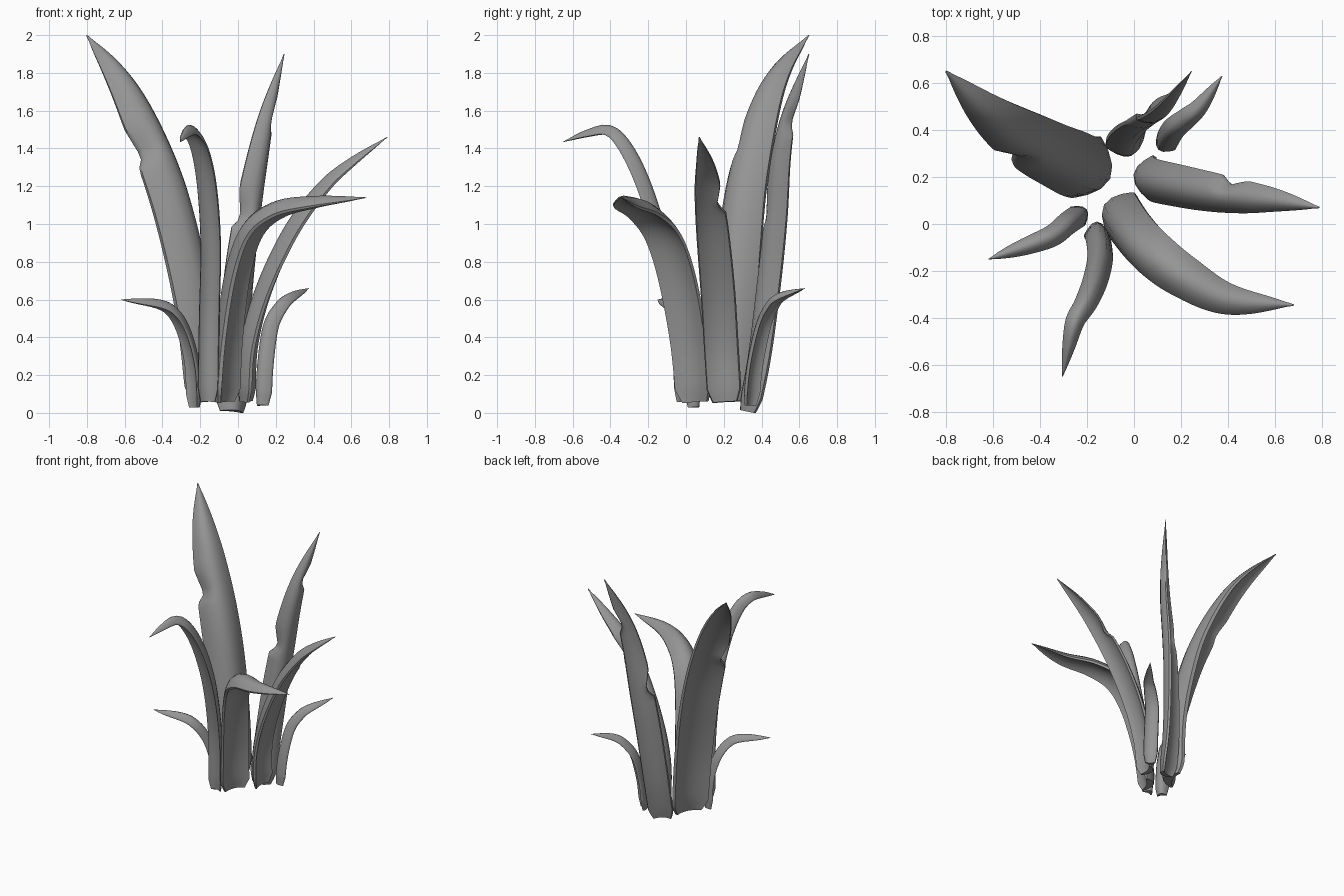
import bpy, bmesh, math
from mathutils import Vector

cube = bpy.data.objects.get("Cube")
if cube:
    bpy.data.objects.remove(cube, do_unlink=True)

GREY = (0.3, 0.3, 0.3, 1.0)
mat = bpy.data.materials.new("leaf_grey")
mat.use_nodes = True
mat.diffuse_color = GREY
bsdf = next(n for n in mat.node_tree.nodes if n.type == "BSDF_PRINCIPLED")
bsdf.inputs["Base Color"].default_value = GREY

STEPS = 8        # samples per path segment
RINGS = 48       # rings along a blade
HALF = 8         # spans across each face of the blade


def sample_path(points):
    """Smooth curve through the points (Catmull-Rom), evenly spaced by length."""
    p = [Vector(q) for q in points]
    p = [2 * p[0] - p[1]] + p + [2 * p[-1] - p[-2]]
    fine = []
    for i in range(1, len(p) - 2):
        a, b, c, d = p[i - 1:i + 3]
        for k in range(STEPS):
            t = k / STEPS
            fine.append(b + (c - a) * t / 2
                        + (2 * a - 5 * b + 4 * c - d) * t * t / 2
                        + (3 * b - a - 3 * c + d) * t ** 3 / 2)
    fine.append(p[-2])
    lengths = [0]
    for a, b in zip(fine, fine[1:]):
        lengths.append(lengths[-1] + (b - a).length)
    out, seg = [], 0
    for i in range(RINGS + 1):
        want = lengths[-1] * i / RINGS
        while seg < len(fine) - 2 and lengths[seg + 1] < want:
            seg += 1
        f = (want - lengths[seg]) / (lengths[seg + 1] - lengths[seg])
        out.append(fine[seg].lerp(fine[seg + 1], f))
    return out, lengths[-1]


def section(left, right, arch):
    """Closed crescent: arched inner face, channelled outer face."""
    us = [math.sin(math.pi / 2 * (2 * k / HALF - 1)) for k in range(HALF + 1)]
    side = lambda u: u * (right if u > 0 else left)
    top = [(side(u), arch * (0.78 * (1 - u * u) - 0.35)) for u in us]
    under = [(side(u) * 0.93, arch * (0.28 * (1 - u * u) - 0.52)) for u in reversed(us)]
    return top + under


def leaf(name, width, taper, side_from, side_to, points, tears=(), facing=None, fat=1.0):
    """Blade swept along a path; side_* are the headings of its width in degrees.
    Each tear is (position along the blade, edge sign, depth)."""
    path, length = sample_path(points)
    outward = path[-1] - path[0]
    outward.z = 0
    inner = Vector(facing) if facing else Vector((0, 0, 1)) - outward.normalized()
    bm = bmesh.new()
    rings = []
    for i, pos in enumerate(path):
        t = i / RINGS
        tangent = (path[min(i + 1, RINGS)] - path[max(i - 1, 0)]).normalized()
        heading = math.radians(side_from + (side_to - side_from) * t)
        side = Vector((math.cos(heading), math.sin(heading), 0))
        side = (side - tangent * side.dot(tangent)).normalized()
        normal = side.cross(tangent)
        if normal.dot(inner) < 0:
            normal.negate()
        # rounded foot, full middle, pointed tip
        foot = 0.72 + 0.28 * min(1, t * length / 0.07)
        hw = width / 2 * max(0.03, foot * (1 - t ** taper))
        edge = {-1: hw, 1: hw}
        for at, sign, depth in tears:
            gap = (t - at) / (0.08 if t > at else 0.03)
            edge[sign] *= 1 - depth * max(0, 1 - abs(gap))
        rings.append([bm.verts.new(pos + side * x + normal * y)
                      for x, y in section(edge[-1], edge[1], hw * fat)])
    count = len(rings[0])
    for a, b in zip(rings, rings[1:]):
        for k in range(count):
            j = (k + 1) % count
            bm.faces.new((a[k], a[j], b[j], b[k]))
    # close both ends with strips across the crescent
    for ring in (rings[0], rings[-1]):
        for k in range(HALF):
            bm.faces.new((ring[k], ring[k + 1], ring[count - 2 - k], ring[count - 1 - k]))
    bmesh.ops.recalc_face_normals(bm, faces=bm.faces)
    mesh = bpy.data.meshes.new(name)
    bm.to_mesh(mesh)
    bm.free()
    mesh.materials.append(mat)
    obj = bpy.data.objects.new(name, mesh)
    bpy.context.collection.objects.link(obj)
    bpy.ops.object.select_all(action="DESELECT")
    obj.select_set(True)
    bpy.context.view_layer.objects.active = obj
    bpy.ops.object.shade_smooth_by_angle(angle=math.radians(50))


# Tall broad leaf leaning to the back right
leaf("tall_leaf", 0.29, 5, 66, 28, [
    (-.15, .22, .06), (-.19, .22, .5), (-.265, .25, .9), (-.365, .295, 1.25),
    (-.515, .385, 1.6), (-.645, .49, 1.82), (-.8, .65, 2)],
    tears=[(0.63, -1, 0.4)])

# Upright leaf at the back, torn on both edges
leaf("back_leaf", 0.185, 4, 22, 48, [
    (-.025, .315, .01), (-.015, .37, .3), (.02, .42, .7), (.065, .455, 1.03),
    (.12, .485, 1.35), (.17, .54, 1.6), (.245, .65, 1.9)],
    tears=[(0.53, -1, 0.6), (0.8, 1, 0.6)], facing=(.6, -.8, 0))

# Leaf leaning to the left
leaf("left_leaf", 0.185, 5, 82, 100, [
    (.035, .21, .06), (.05, .19, .35), (.13, .17, .65), (.28, .14, .97),
    (.45, .115, 1.2), (.6, .1, 1.33), (.79, .07, 1.46)],
    tears=[(0.68, 1, 0.5)])

# Leaf arching over to the front left
leaf("front_left_leaf", 0.22, 5, 60, 80, [
    (-.09, .065, .06), (-.07, .03, .4), (-.02, -.04, .75), (.06, -.12, .97),
    (.2, -.22, 1.08), (.4, -.32, 1.12), (.68, -.345, 1.14)])

# Narrow leaf bending over at the front
leaf("front_leaf", 0.11, 9, 0, -20, [
    (-.16, -.02, .06), (-.15, -.04, .5), (-.14, -.12, .9), (-.16, -.22, 1.22),
    (-.2, -.32, 1.42), (-.25, -.41, 1.5), (-.28, -.53, 1.48), (-.305, -.65, 1.435)],
    fat=1.4)

# Short curling leaves on either side
leaf("short_right_leaf", 0.1, 6, -50, -70, [
    (-.22, .05, .03), (-.23, .04, .25), (-.27, .01, .42), (-.33, -.04, .53),
    (-.42, -.08, .58), (-.62, -.15, .6)], fat=1.2)
leaf("short_back_leaf", 0.105, 5, -45, -40, [
    (.12, .33, .04), (.13, .35, .25), (.16, .395, .46), (.22, .445, .57),
    (.28, .5, .62), (.375, .63, .66)], fat=1.2)
